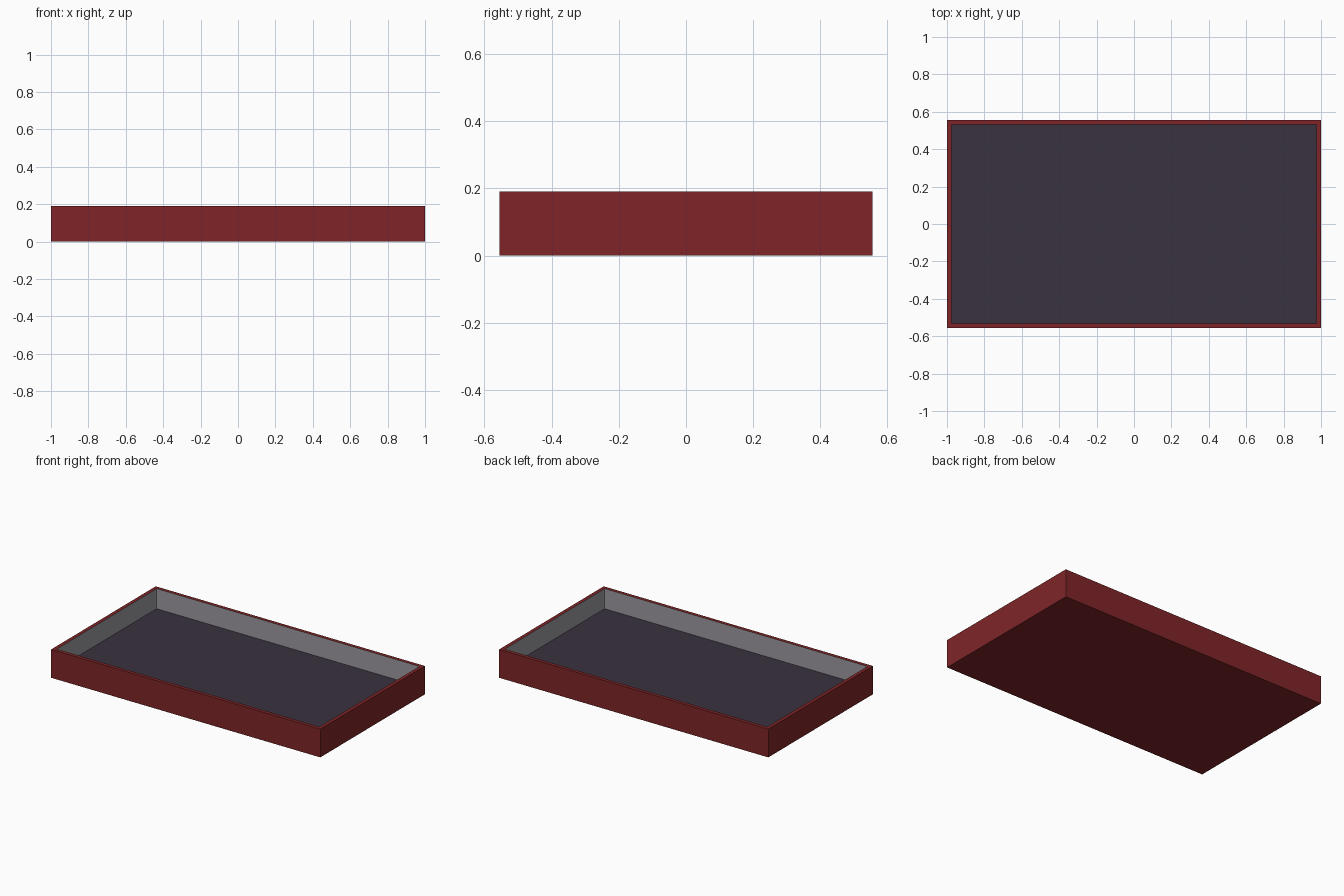
import bpy, bmesh
from mathutils import Vector

if "Cube" in bpy.data.objects:
    bpy.data.objects.remove(bpy.data.objects["Cube"])

L, W, H = 2.0, 1.11, 0.19   # outer size
RIM, FLOOR = 0.024, 0.055   # wall thickness, floor height


def material(name, rgb):
    m = bpy.data.materials.new(name)
    m.diffuse_color = (*rgb, 1)
    m.use_nodes = True
    m.node_tree.nodes["Principled BSDF"].inputs["Base Color"].default_value = m.diffuse_color
    return m


red = material("dark red", (0.216, 0.0185, 0.0203))
grey = material("warm grey", (0.33, 0.32, 0.345))
plum = material("dark plum", (0.042, 0.032, 0.051))

# Tray: a box whose top face is inset for the rim and pushed down for the floor
bm = bmesh.new()
bmesh.ops.create_cube(bm, size=1)
bmesh.ops.scale(bm, vec=(L, W, H), verts=bm.verts)
bmesh.ops.translate(bm, vec=(0, 0, H / 2), verts=bm.verts)
top = max(bm.faces, key=lambda f: f.calc_center_median().z)
bmesh.ops.inset_region(bm, faces=[top], thickness=RIM, use_even_offset=True)
ext = bmesh.ops.extrude_discrete_faces(bm, faces=[top])
floor = ext["faces"][0]
bmesh.ops.translate(bm, vec=(0, 0, FLOOR - H), verts=floor.verts)
bm.normal_update()

# Plum floor, grey inner walls (they face the centre), red elsewhere
for f in bm.faces:
    c = f.calc_center_median()
    if f.normal.z > 0.9 and c.z < H - 0.01:
        f.material_index = 2
    elif abs(f.normal.z) < 0.1 and f.normal.dot(Vector((c.x, c.y, 0))) < 0:
        f.material_index = 1

me = bpy.data.meshes.new("tray")
bm.to_mesh(me)
bm.free()
for m in (red, grey, plum):
    me.materials.append(m)
bpy.context.collection.objects.link(bpy.data.objects.new("tray", me))
